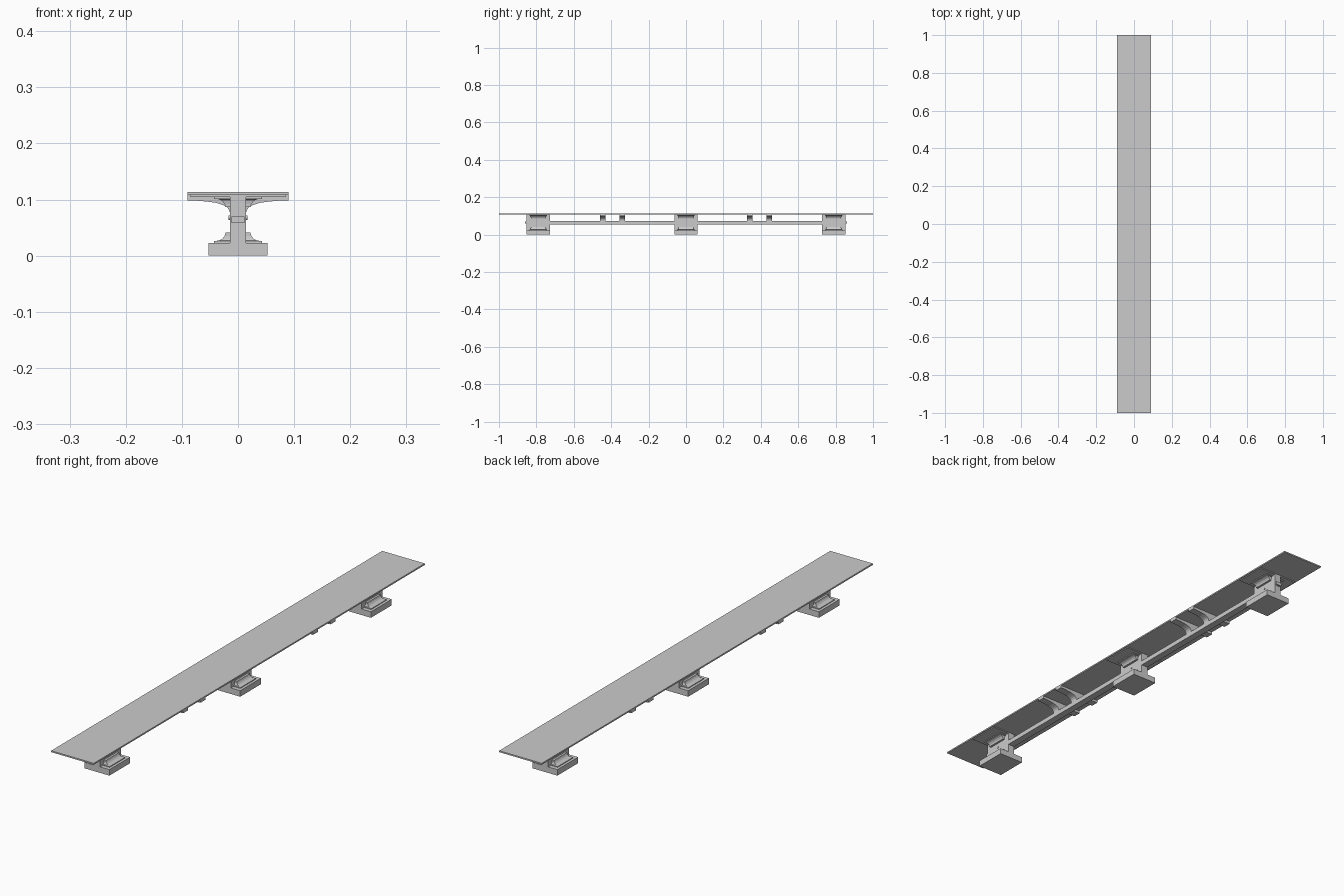
import bpy, math

if "Cube" in bpy.data.objects:
    bpy.data.objects.remove(bpy.data.objects["Cube"])

def prism(name, pts, y, depth):
    """Extrude an x/z profile along y, centred on y."""
    n = len(pts)
    verts = [(x, y + s * depth / 2, z) for s in (-1, 1) for x, z in pts]
    faces = [tuple(range(n)), tuple(range(2 * n - 1, n - 1, -1))]
    faces += [(i, i + n, (i + 1) % n + n, (i + 1) % n) for i in range(n)]
    me = bpy.data.meshes.new(name)
    me.from_pydata(verts, [], faces)
    ob = bpy.data.objects.new(name, me)
    bpy.context.collection.objects.link(ob)
    return ob

def box(name, hx, y, depth, z0, z1):
    return prism(name, [(-hx, z0), (hx, z0), (hx, z1), (-hx, z1)], y, depth)

def moulding(name, y, side, base, up):
    """Tapered cove moulding; rings give (x out, half length, z off base)."""
    rings = [(.043, .047, 0), (.043, .047, .003), (.034, .043, .004),
             (.028, .041, .007), (.024, .040, .012), (.022, .040, .018),
             (.018, .037, .018)]
    verts, faces = [], []
    for x, h, z in rings:
        zz = base + up * z
        verts += [(side * .013, y - h, zz), (side * x, y - h, zz),
                  (side * x, y + h, zz), (side * .013, y + h, zz)]
    for r in range(len(rings) - 1):
        for i in range(4):
            j = (i + 1) % 4
            faces.append((4*r + i, 4*r + j, 4*r + 4 + j, 4*r + 4 + i))
    k = 4 * (len(rings) - 1)
    faces += [(3, 2, 1, 0), (k, k + 1, k + 2, k + 3)]
    if side * up < 0:
        faces = [f[::-1] for f in faces]
    me = bpy.data.meshes.new(name)
    me.from_pydata(verts, [], faces)
    bpy.context.collection.objects.link(bpy.data.objects.new(name, me))

# long seat board
box("seat", .09, 0, 2, .108, .1135)

# three I-shaped legs with mouldings and side pegs
for y in (-.79, 0, .79):
    box("foot", .053, y, .125, 0, .023)
    box("leg_post", .014, y, .125, .023, .108)
    box("leg_cap", .085, y, .125, .1045, .108)
    for side in (-1, 1):
        moulding("lower_moulding", y, side, .023, 1)
        moulding("upper_moulding", y, side, .1045, -1)
        bpy.ops.mesh.primitive_cylinder_add(
            vertices=12, radius=.004, depth=.006,
            location=(side * .0135, y, .068), rotation=(0, math.pi / 2, 0))
        bpy.context.object.name = "peg"

# stretcher running through the legs, with end tenons
box("stretcher", .014, 0, 1.706, .055, .073)
for s in (-1, 1):
    box("tenon_end", .012, s * .856, .008, .058, .070)

# curved brackets between stretcher and seat
half = [(.014, .073), (.015, .080), (.019, .086), (.026, .090),
        (.038, .094), (.055, .0965), (.072, .098), (.09, .0985), (.09, .108)]
profile = half + [(-x, z) for x, z in reversed(half)]
for y in (-.445, -.34, .34, .445):
    prism("bracket", profile, y, .03)
